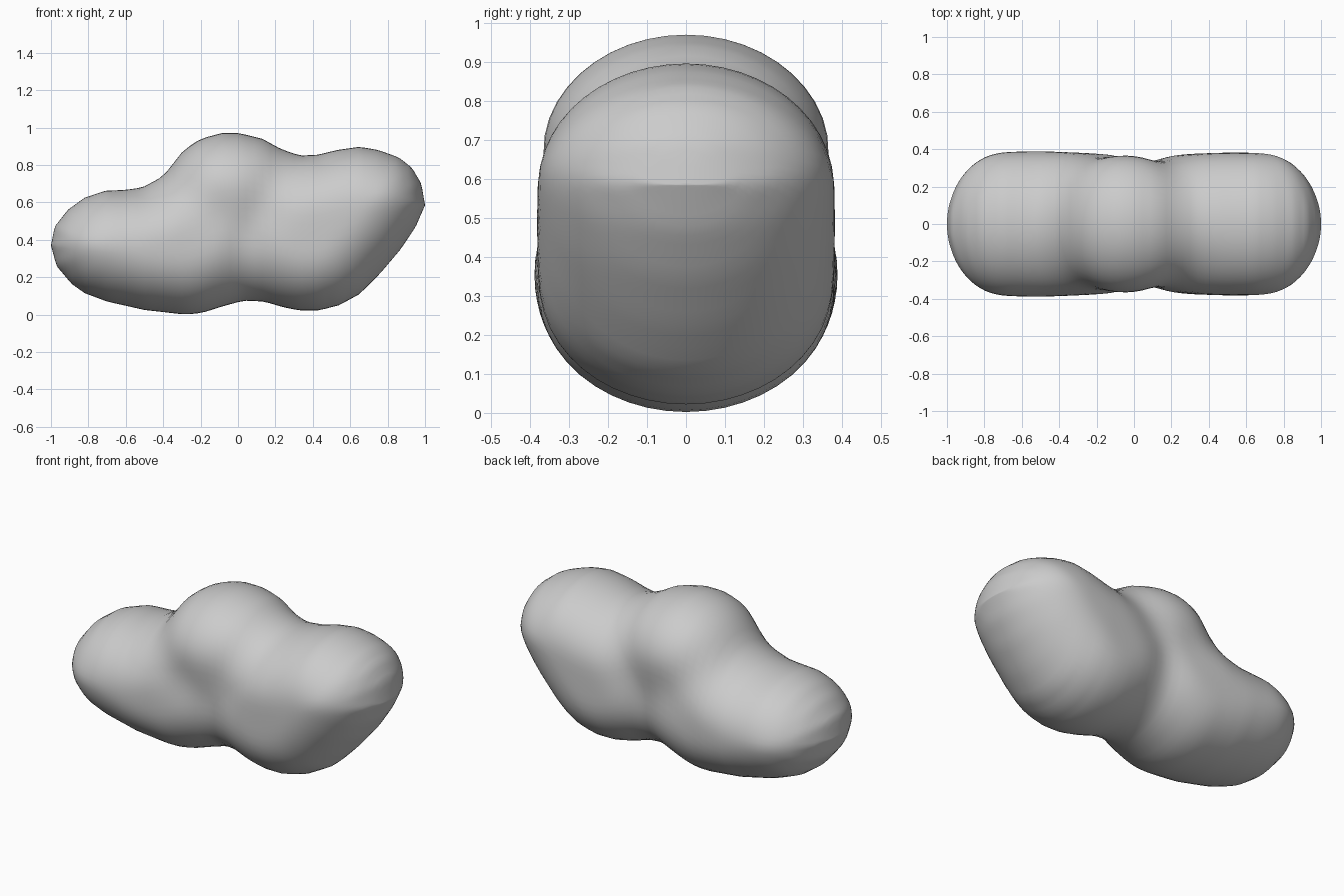
import bpy, bmesh, math
from mathutils import Vector
from mathutils.geometry import intersect_point_line

if "Cube" in bpy.data.objects:
    bpy.data.objects.remove(bpy.data.objects["Cube"])

# Front outline (x, z): upper and lower edges of the three merged lobes
TOP = [(-1, .37), (-.98, .47), (-.91, .56), (-.82, .625), (-.71, .662), (-.6, .667),
       (-.51, .68), (-.4, .74), (-.29, .88), (-.2, .94), (-.09, .97), (.01, .97),
       (.13, .94), (.23, .885), (.33, .85), (.43, .855), (.53, .88), (.65, .897),
       (.75, .88), (.86, .84), (.93, .785), (.98, .7), (1, .585)]
BOTTOM = [(-1, .37), (-.97, .26), (-.89, .165), (-.82, .115), (-.7, .07), (-.5, .025),
          (-.28, 0), (-.19, .01), (-.08, .045), (.03, .075), (.14, .07), (.24, .04),
          (.33, .022), (.43, .022), (.54, .05), (.65, .11), (.76, .22), (.87, .35),
          (.95, .47), (1, .585)]
# Half depth along x
WIDTH = [(-1, .385), (-.5, .39), (-.25, .38), (0, .372), (.2, .372), (.5, .382), (1, .38)]
# Soft valleys between the lobes: start, end, depth
VALLEYS = [((.05, .45), (.05, .05), .045),
           ((.05, .45), (.32, .87), .04),
           ((.05, .45), (-.44, .70), .025)]
ROUND = .31
COLUMNS, RING = 72, 56


def interp(points, x):
    for (x0, v0), (x1, v1) in zip(points, points[1:]):
        if x <= x1:
            return v0 + (v1 - v0) * (x - x0) / (x1 - x0)
    return points[-1][1]


def segment_distance(p, a, b):
    a, b = Vector(a), Vector(b)
    d = b - a
    t = max(0, min(1, (p - a).dot(d) / d.length_squared))
    return (p - a - d * t).length


EDGES = list(zip(TOP, TOP[1:])) + list(zip(BOTTOM, BOTTOM[1:]))


def half_depth(x, z):
    p = Vector((x, z))
    d = min(ROUND, min(segment_distance(p, a, b) for a, b in EDGES))
    rounding = math.sqrt(max(0, 1 - (1 - d / ROUND) ** 2))
    groove = max(depth * math.exp(-(segment_distance(p, a, b) / .11) ** 2)
                 for a, b, depth in VALLEYS)
    return (interp(WIDTH, x) - groove) * rounding


# Loft rings along x, inflated in y from the outline
bm = bmesh.new()
rings = []
for i in range(COLUMNS + 1):
    x = -math.cos(math.pi * i / COLUMNS)
    top, low = interp(TOP, x), interp(BOTTOM, x)
    mid, half = (top + low) / 2, (top - low) / 2
    front = []
    for j in range(RING // 2 + 1):
        z = mid + half * math.cos(2 * math.pi * j / RING)
        y = 0 if j in (0, RING // 2) else half_depth(x, z)
        front.append((y, z))
    loop = [(-y, z) for y, z in front] + front[-2:0:-1]
    rings.append([bm.verts.new((x, y, z)) for y, z in loop])

for a, b in zip(rings, rings[1:]):
    for j in range(RING):
        k = (j + 1) % RING
        bm.faces.new((a[j], a[k], b[k], b[j]))

bmesh.ops.remove_doubles(bm, verts=bm.verts[:], dist=1e-5)
# Relax depth only, keeping the front outline
for _ in range(3):
    bmesh.ops.smooth_vert(bm, verts=bm.verts[:], factor=.4, use_axis_y=True)
bmesh.ops.recalc_face_normals(bm, faces=bm.faces[:])
for f in bm.faces:
    f.smooth = True

mesh = bpy.data.meshes.new("blob_body")
bm.to_mesh(mesh)
bm.free()
body = bpy.data.objects.new("blob_body", mesh)
bpy.context.collection.objects.link(body)
